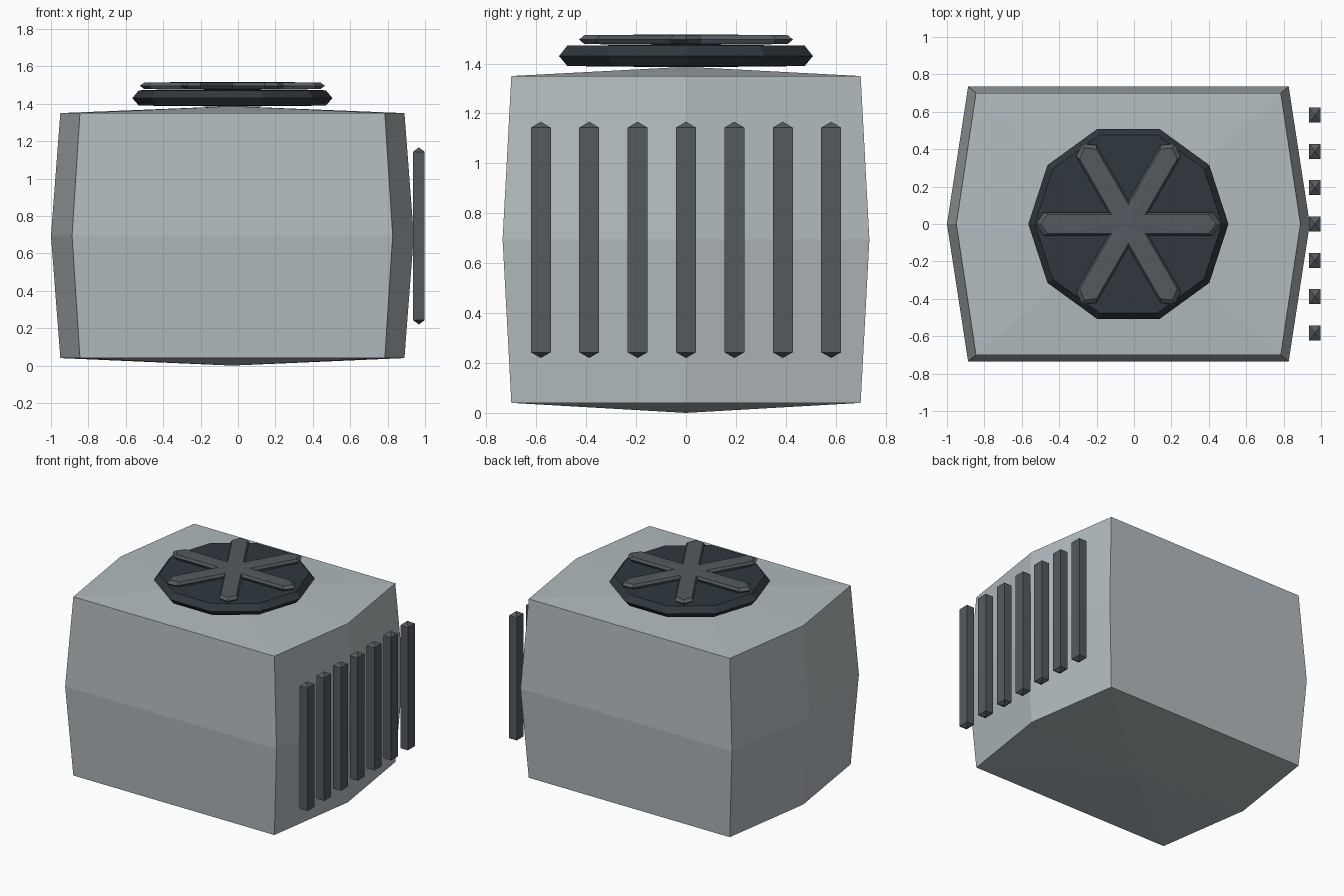
import bpy, bmesh, math
from mathutils import Matrix

if "Cube" in bpy.data.objects:
    bpy.data.objects.remove(bpy.data.objects["Cube"])

CX = -0.03  # centre of the cabinet and fan


def material(name, r, g, b):
    m = bpy.data.materials.new(name)
    m.diffuse_color = (r, g, b, 1)
    m.use_nodes = True
    m.node_tree.nodes["Principled BSDF"].inputs["Base Color"].default_value = m.diffuse_color
    return m


light_grey = material("light grey", 0.45, 0.50, 0.52)
dark_slate = material("dark slate", 0.029, 0.039, 0.049)
mid_grey = material("mid grey", 0.088, 0.102, 0.117)


def stacked(name, rings, bottom, top, mat, matrix):
    """Solid from stacked rings [(z, [(x, y), ...])], closed by low apex fans."""
    bm = bmesh.new()
    loops = [[bm.verts.new((x, y, z)) for x, y in pts] for z, pts in rings]
    n = len(loops[0])
    low, high = bm.verts.new((0, 0, bottom)), bm.verts.new((0, 0, top))
    for i in range(n):
        j = (i + 1) % n
        for a, b in zip(loops, loops[1:]):
            bm.faces.new((a[i], a[j], b[j], b[i]))
        bm.faces.new((loops[0][j], loops[0][i], low))
        bm.faces.new((loops[-1][i], loops[-1][j], high))
    bmesh.ops.recalc_face_normals(bm, faces=bm.faces[:])
    mesh = bpy.data.meshes.new(name)
    bm.to_mesh(mesh)
    bm.free()
    mesh.materials.append(mat)
    ob = bpy.data.objects.new(name, mesh)
    ob.matrix_world = matrix
    bpy.context.collection.objects.link(ob)
    return ob


def pointed(tip, x, y):
    """Six-sided plan: straight front and back, pointed ends."""
    return [(tip, 0), (x, y), (-x, y), (-tip, 0), (-x, -y), (x, -y)]


def polygon(r, n):
    return [(r * math.cos(math.tau * i / n), r * math.sin(math.tau * i / n)) for i in range(n)]


def rectangle(x, y):
    return [(x, y), (-x, y), (-x, -y), (x, -y)]


centre = Matrix.Translation((CX, 0, 0))

# Bulging cabinet
rim = pointed(0.92, 0.815, 0.70)
stacked("cabinet", [(0.04, rim), (0.695, pointed(0.97, 0.857, 0.735)), (1.35, rim)],
        0.0, 1.387, light_grey, centre)

# Ten-sided fan housing
edge = polygon(0.50, 10)
stacked("fan_housing", [(1.39, edge), (1.43, polygon(0.535, 10)), (1.472, edge)],
        1.385, 1.476, dark_slate, centre)

# Three crossing fan bars
bar_rim = pointed(0.47, 0.43, 0.052)
for k in range(3):
    stacked(f"fan_bar_{k + 1}",
            [(1.478, bar_rim), (1.496, pointed(0.495, 0.452, 0.062)), (1.514, bar_rim)],
            1.474, 1.517, mid_grey, centre @ Matrix.Rotation(k * math.pi / 3, 4, 'Z'))

# Vertical grille slats on the right side
section = rectangle(0.031, 0.04)
for i in range(-3, 4):
    stacked(f"grille_slat_{i + 4}", [(0.243, section), (1.143, section)],
            0.22, 1.167, mid_grey, Matrix.Translation((0.967, i * 0.194, 0)))
